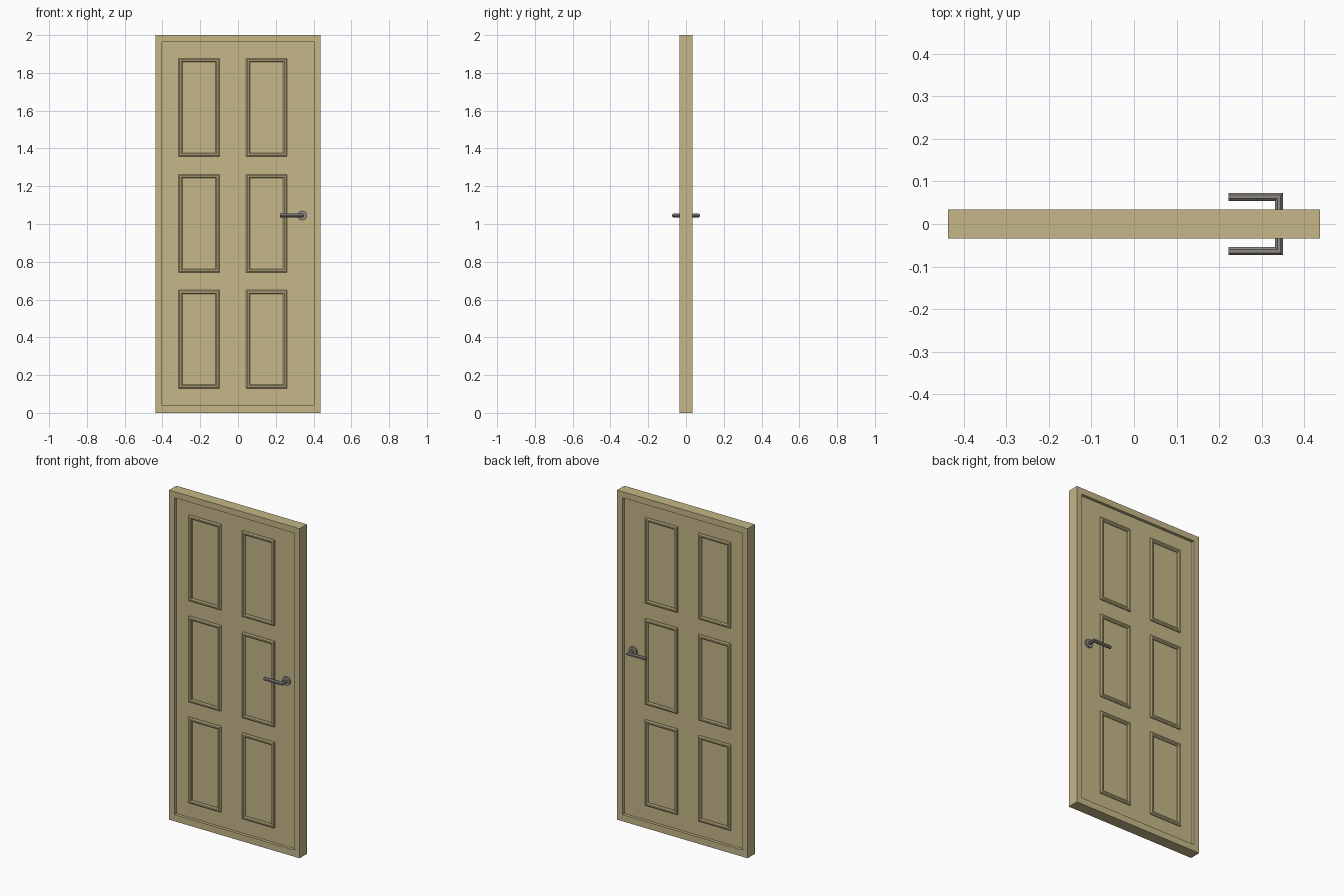
import bpy, bmesh, math
from mathutils import Matrix

if "Cube" in bpy.data.objects:
    bpy.data.objects.remove(bpy.data.objects["Cube"])

def material(name, col):
    m = bpy.data.materials.new(name)
    m.diffuse_color = (*col, 1)
    m.use_nodes = True
    m.node_tree.nodes["Principled BSDF"].inputs["Base Color"].default_value = m.diffuse_color
    return m

wood = material("tan_paint", (0.56, 0.475, 0.25))
metal = material("grey_metal", (0.27, 0.255, 0.235))

W, H, T = 0.438, 2.0, 0.0345      # half width, height, half thickness
FACE = 0.0165                     # half thickness of the recessed leaf

def finish(bm, name, mat):
    bmesh.ops.recalc_face_normals(bm, faces=bm.faces)
    me = bpy.data.meshes.new(name)
    bm.to_mesh(me)
    bm.free()
    me.materials.append(mat)
    ob = bpy.data.objects.new(name, me)
    bpy.context.collection.objects.link(ob)
    return ob

def bridge(bm, rings, closed=False, caps=False):
    vs = [[bm.verts.new(p) for p in r] for r in rings]
    n = len(vs[0])
    for i in range(len(vs) - (0 if closed else 1)):
        a, b = vs[i], vs[(i + 1) % len(vs)]
        for k in range(n):
            j = (k + 1) % n
            bm.faces.new((a[k], a[j], b[j], b[k]))
    if caps:
        bm.faces.new(vs[0])
        bm.faces.new(vs[-1])

def rect(x0, x1, z0, z1, y):
    return [(x0, y, z0), (x1, y, z0), (x1, y, z1), (x0, y, z1)]

# Door: outer rim stepping in to the recessed leaf on both sides
inner = (-0.402, 0.402, 0.04, 1.963)
bm = bmesh.new()
bridge(bm, [rect(*inner, -FACE), rect(*inner, -T), rect(-W, W, 0, H, -T),
            rect(-W, W, 0, H, T), rect(*inner, T), rect(*inner, FACE)], caps=True)
finish(bm, "door_leaf", wood)

# Raised moulding frames, six on each side
profile = [(0, -0.003), (0, 0.006), (0.006, 0.011), (0.014, 0.011), (0.02, 0.006), (0.02, -0.003)]
for side, label in ((-1, "front"), (1, "back")):
    bm = bmesh.new()
    for cx in (-0.207, 0.151):
        for cz in (0.39, 1.003, 1.617):
            bridge(bm, [rect(cx - 0.108 + i, cx + 0.108 - i, cz - 0.26 + i, cz + 0.26 - i,
                             side * (FACE + h)) for i, h in profile], closed=True)
    finish(bm, label + "_panel_mouldings", wood)

    # Lever handle: eight-sided bar, mitred at the corner
    HX, HZ, HY, R = 0.341, 1.045, 0.064, 0.0102
    def ring(x, y, dx, dy):
        pts = []
        for k in range(8):
            a = math.pi / 8 + k * math.pi / 4
            pts.append((x + dx * R * math.cos(a), side * (y + dy * R * math.cos(a)),
                        HZ + R * math.sin(a)))
        return pts
    bm = bmesh.new()
    bridge(bm, [ring(HX, FACE - 0.005, 1, 0), ring(HX, HY, 1, 1), ring(0.222, HY, 0, 1)], caps=True)
    finish(bm, label + "_lever", metal)

    # Round plate behind the lever
    bm = bmesh.new()
    bmesh.ops.create_cone(bm, cap_ends=True, segments=16, radius1=0.026, radius2=0.026, depth=0.014,
                          matrix=Matrix.Translation((HX - 0.001, side * (FACE + 0.004), HZ))
                          @ Matrix.Rotation(math.pi / 2, 4, 'X'))
    finish(bm, label + "_handle_plate", metal)
